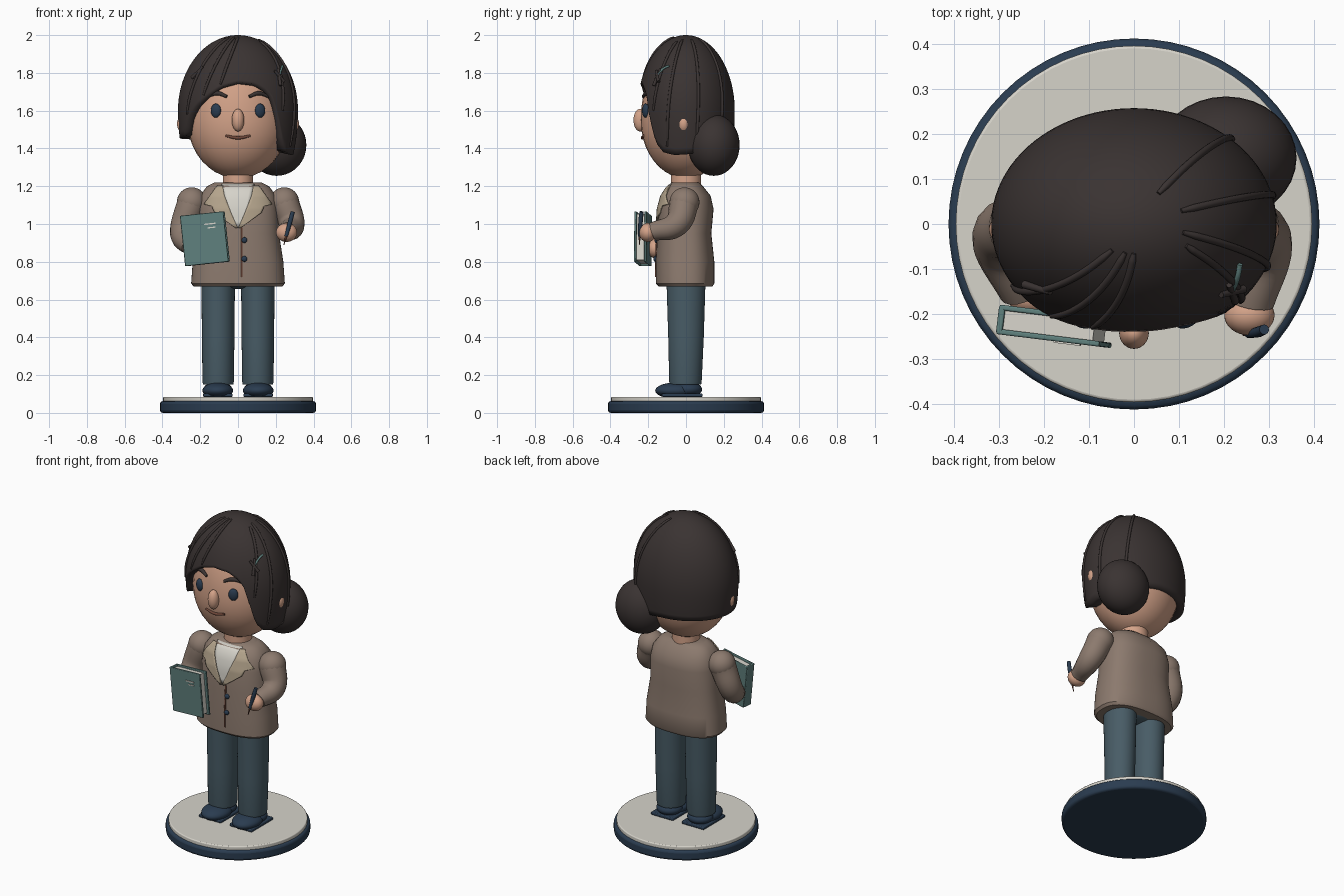
import bpy, bmesh
from math import sin, cos, pi, radians, sqrt, copysign
from mathutils import Vector, Matrix

if "Cube" in bpy.data.objects:
    bpy.data.objects.remove(bpy.data.objects["Cube"])


def material(name, *srgb):
    m = bpy.data.materials.new(name)
    m.use_nodes = True
    col = [((c / 255 + 0.055) / 1.055) ** 2.4 for c in srgb] + [1]
    m.diffuse_color = col
    m.node_tree.nodes["Principled BSDF"].inputs["Base Color"].default_value = col
    return m


skin = material("skin", 212, 163, 137)
brown = material("jacket_brown", 140, 122, 110)
tan = material("lapel_tan", 180, 164, 140)
dark = material("hair_dark", 58, 51, 50)
teal = material("book_teal", 95, 128, 125)
slate = material("trouser_slate", 72, 92, 102)
navy = material("navy", 42, 60, 80)
cream = material("cream", 214, 211, 202)
lip = material("lip_brown", 112, 72, 58)


def finish(ob, name, mat, angle=40):
    ob.name = name
    ob.data.materials.clear()
    ob.data.materials.append(mat)
    bpy.ops.object.select_all(action='DESELECT')
    ob.select_set(True)
    bpy.context.view_layer.objects.active = ob
    bpy.ops.object.shade_smooth_by_angle(angle=radians(angle))
    return ob


def ball(name, mat, loc, size, rot=(0, 0, 0)):
    bpy.ops.mesh.primitive_uv_sphere_add(segments=32, ring_count=20, radius=1, location=loc, rotation=rot)
    ob = bpy.context.object
    ob.scale = size
    return finish(ob, name, mat)


def bevel(ob, width, segments=3):
    b = ob.modifiers.new("bevel", 'BEVEL')
    b.width, b.segments, b.limit_method = width, segments, 'ANGLE'


def box(name, mat, loc, size, rot=None, round_edge=0):
    bpy.ops.mesh.primitive_cube_add(size=1)
    ob = bpy.context.object
    ob.data.transform(Matrix.Diagonal((*size, 1)))
    ob.matrix_world = Matrix.Translation(loc) @ (rot or Matrix())
    if round_edge:
        bevel(ob, round_edge)
    return finish(ob, name, mat)


def disc(name, mat, z0, z1, radius, edge=0.0, segments=64):
    bpy.ops.mesh.primitive_cylinder_add(vertices=segments, radius=radius, depth=z1 - z0, location=(0, 0, (z0 + z1) / 2))
    ob = bpy.context.object
    if edge:
        bevel(ob, edge)
    return finish(ob, name, mat)


def tube(name, mat, points, radii):
    """Tapered round tube through the points."""
    cu = bpy.data.curves.new(name, 'CURVE')
    cu.dimensions, cu.bevel_depth, cu.bevel_resolution = '3D', 1, 6
    cu.use_fill_caps, cu.resolution_u = True, 8
    sp = cu.splines.new('BEZIER')
    sp.bezier_points.add(len(points) - 1)
    for bp, p, r in zip(sp.bezier_points, points, radii):
        bp.co, bp.radius = p, r
        bp.handle_left_type = bp.handle_right_type = 'AUTO'
    ob = bpy.data.objects.new(name, cu)
    bpy.context.collection.objects.link(ob)
    bpy.ops.object.select_all(action='DESELECT')
    ob.select_set(True)
    bpy.context.view_layer.objects.active = ob
    bpy.ops.object.convert(target='MESH')
    return finish(bpy.context.object, name, mat, 60)


def loft(name, mat, rows, closed=True, caps=True, thick=0.0):
    """Skin a surface over rows of points."""
    bm = bmesh.new()
    grid = [[bm.verts.new(p) for p in row] for row in rows]
    n = len(rows[0])
    for a, b in zip(grid, grid[1:]):
        for i in range(n if closed else n - 1):
            j = (i + 1) % n
            bm.faces.new((a[i], a[j], b[j], b[i]))
    if caps:
        bm.faces.new(grid[0])
        bm.faces.new(grid[-1])
    bmesh.ops.remove_doubles(bm, verts=bm.verts, dist=1e-5)
    bmesh.ops.recalc_face_normals(bm, faces=bm.faces)
    me = bpy.data.meshes.new(name)
    bm.to_mesh(me)
    ob = bpy.data.objects.new(name, me)
    bpy.context.collection.objects.link(ob)
    if thick:
        s = ob.modifiers.new("thickness", 'SOLIDIFY')
        s.thickness, s.offset = thick, -1
    return finish(ob, name, mat)


def lerp_table(table, x):
    """Interpolate rows keyed by their first, ascending value."""
    x = min(max(x, table[0][0]), table[-1][0])
    for a, b in zip(table, table[1:]):
        if x <= b[0]:
            f = (x - a[0]) / (b[0] - a[0])
            return [p + (q - p) * f for p, q in zip(a[1:], b[1:])]


# Round display base
disc("base_rim", navy, 0, 0.062, 0.413, 0.015)
disc("base_top", cream, 0.05, 0.085, 0.397, 0.006)

# Legs and shoes
for side, s in (("left", 1), ("right", -1)):
    rows = []
    for z, rx, ry, y in ((0.15, .08, .083, -.003), (0.165, .083, .086, -.003), (0.4, .086, .094, 0), (0.72, .089, .104, 0)):
        rows.append([(s * .105 + rx * cos(a * pi / 20), y + ry * sin(a * pi / 20), z) for a in range(40)])
    loft(side + "_trouser_leg", slate, rows)
    ball(side + "_shoe", navy, (s * .107, -.058, .118), (.081, .105, .042))
    ball(side + "_shoe_heel", navy, (s * .107, .01, .125), (.076, .075, .04))
    box(side + "_sole", navy, (s * .107, -.02, .094), (.155, .215, .018), round_edge=.005)
ball("trouser_seat", slate, (0, 0, .69), (.12, .1, .035))

# Jacket body: z, half width, front depth, back depth
body = ((.67, .235, .145, .14), (.685, .248, .16, .15), (.8, .24, .16, .15), (.95, .217, .152, .134),
        (1.08, .213, .146, .146), (1.15, .2, .13, .13), (1.2, .165, .1, .09), (1.22, .125, .075, .068))


def power(v):
    return copysign(abs(v) ** 0.8, v)


rows = []
for z, hx, front, back in body:
    ring = [(power(cos(a * pi / 32)), power(sin(a * pi / 32))) for a in range(64)]
    rows.append([(hx * c, s * (back if s > 0 else front), z) for c, s in ring])
loft("jacket_body", brown, rows)


def chest(x, z, lift):
    hx, front, _ = lerp_table(body, z)
    return Vector((x, -front * (1 - min(abs(x / hx), 1) ** 2.5) ** 0.4 - lift, z))


def chest_plate(name, mat, outline, lift):
    """Thin cloth panel that follows the chest."""
    rows = []
    for a, b in zip(outline, outline[1:]):
        for k in range(5):
            z, x0, x1 = (p + (q - p) * k / 4 for p, q in zip(a, b))
            rows.append([chest(x0 + (x1 - x0) * i / 8, z, lift) for i in range(9)])
    return loft(name, mat, rows, closed=False, caps=False, thick=.007)


chest_plate("shirt_front", cream, ((1.212, -.088, .088), (1.1, -.06, .06), (.985, -.004, .004)), .004)
for side, s in (("left", 1), ("right", -1)):
    edge = ((1.205, .082, .11), (1.15, .072, .15), (1.105, .054, .182), (1.095, .05, .14),
            (1.06, .037, .125), (.98, .002, .015))
    chest_plate(side + "_lapel", tan, [(z, s * a, s * b) for z, a, b in edge], .01)
tube("jacket_seam", lip, [chest(.02, z, 0) for z in (.98, .85, .72)], [.005] * 3)
for i, z in enumerate((.915, .815)):
    ball("button_%d" % (i + 1), navy, chest(.034, z, .004), (.015, .01, .015))

# Arms and hands
tube("left_sleeve", brown, [(.245, -.008, 1.115), (.285, -.05, 1.0), (.262, -.175, .96)], [.078, .068, .05])
ball("left_shoulder", brown, (.245, -.008, 1.115), (.079, .079, .079))
ball("left_hand", skin, (.257, -.203, .955), (.056, .045, .05))
tube("right_sleeve", brown, [(-.245, -.008, 1.115), (-.292, -.04, .95), (-.25, -.15, .88)], [.078, .068, .05])
ball("right_shoulder", brown, (-.245, -.008, 1.115), (.079, .079, .079))
ball("right_hand", skin, (-.225, -.165, .87), (.055, .04, .05))

# Pen
tube("pen_barrel", navy, [(.29, -.235, 1.065), (.278, -.24, 1.02), (.255, -.245, .935)], [.011, .012, .009])
tube("pen_tip", lip, [(.255, -.245, .935), (.243, -.247, .89)], [.006, .002])

# Book: covers, spine, pages and cover lines share one tilted frame
tilt = Matrix.Rotation(radians(-7), 4, 'Z') @ Matrix.Rotation(radians(-6), 4, 'Y')
centre = Vector((-.175, -.228, .922))
for name, mat, off, size in (
        ("book_front_cover", teal, (0, -.027, 0), (.232, .012, .268)),
        ("book_back_cover", teal, (0, .027, 0), (.232, .012, .268)),
        ("book_spine", teal, (-.11, 0, 0), (.014, .06, .268)),
        ("book_pages", cream, (-.003, 0, 0), (.205, .044, .245)),
        ("cover_line_top", cream, (.038, -.034, .075), (.06, .005, .007)),
        ("cover_line_low", cream, (.046, -.034, .055), (.042, .005, .006))):
    box(name, mat, centre + tilt.to_3x3() @ Vector(off), size, tilt, .004 if mat == teal else 0)

# Neck and head, taller above the eye line than below
disc("neck", skin, 1.19, 1.32, .08, segments=40)
head = ball("head", skin, (0, 0, 1.55), (.268, .24, 1))
for v in head.data.vertices:
    v.co.z *= .39 if v.co.z > 0 else .308


def face(x, z, lift=0):
    h = .39 if z > 1.55 else .308
    return Vector((x, -.24 * sqrt(1 - (x / .268) ** 2 - ((z - 1.55) / h) ** 2) - lift, z))


for side, s in (("left", 1), ("right", -1)):
    ball(side + "_eye", navy, face(s * .117, 1.6), (.028, .017, .037), (0, 0, s * radians(22)))
    ball(side + "_ear", skin, (s * .283, -.012, 1.53), (.04, .035, .05))
    brow = [face(s * x, z, .006) for x, z in ((.06, 1.675), (.11, 1.692), (.165, 1.672))]
    tube(side + "_eyebrow", dark, brow, [.008, .012, .006])
ball("nose", skin, (0, -.243, 1.55), (.033, .035, .06))
tube("mouth", lip, [face(x, z, .002) for x, z in ((-.065, 1.467), (0, 1.456), (.065, 1.467))], [.006, .009, .006])


# Hair cap with a hem that rises over the forehead
def scalp(deg, z, lift=0):
    f = sqrt(max(0, 1 - ((z - 1.6) / (.4 if z > 1.6 else .6)) ** 2))
    t = radians(deg)
    return Vector(((.318 + lift) * f * sin(t), -(.258 + lift) * f * cos(t), z + lift * max(0, z - 1.6) / .4))


hem = ((-180, 1.44), (-80, 1.455), (-66, 1.47), (-55, 1.56), (-45, 1.62), (-33, 1.67), (-18, 1.725), (0, 1.75),
       (18, 1.74), (30, 1.705), (36, 1.66), (42, 1.56), (50, 1.43), (60, 1.38), (75, 1.365), (95, 1.37), (120, 1.4), (180, 1.44))
rows = []
for k in range(29):
    drop = 1 - cos(k / 28 * pi / 2)
    rows.append([scalp(d, 2 - (2 - lerp_table(hem, d)[0]) * drop) for d in range(-180, 180, 4)])
loft("hair_cap", dark, rows, caps=False, thick=.07)
ball("hair_bun", dark, (.205, .147, 1.418), (.157, .137, .163))

# Raised hair strands: start angle, end angle, start height, end height
for i, (a0, a1, z0, z1) in enumerate(((-34, -58, 1.985, 1.58), (-14, -36, 1.987, 1.68), (0, -18, 1.987, 1.74),
                                      (78, 66, 1.975, 1.41), (63, 48, 1.965, 1.6), (109, 103, 1.975, 1.4),
                                      (147, 136, 1.98, 1.5))):
    path = []
    for k in range(10):
        f = k / 9
        path.append(scalp(a0 + (a1 - a0) * f, z0 + (z1 - z0) * f ** 1.6, .001))
    tube("hair_strand_%d" % (i + 1), dark, path, [.005] + [.008] * 8 + [.005])

# Hair clip and loose tufts
tube("hair_clip", teal, [scalp(51, 1.79, .004), scalp(58, 1.82, .008), scalp(65, 1.835, .004)], [.006] * 3)
for i, (a, z, b, y) in enumerate(((45, 1.81, 54, 1.75), (52, 1.82, 47, 1.73), (-45, 1.83, -56, 1.77))):
    tube("hair_tuft_%d" % (i + 1), dark, [scalp(a, z, .004), scalp(b, y, .008)], [.007, .009])
